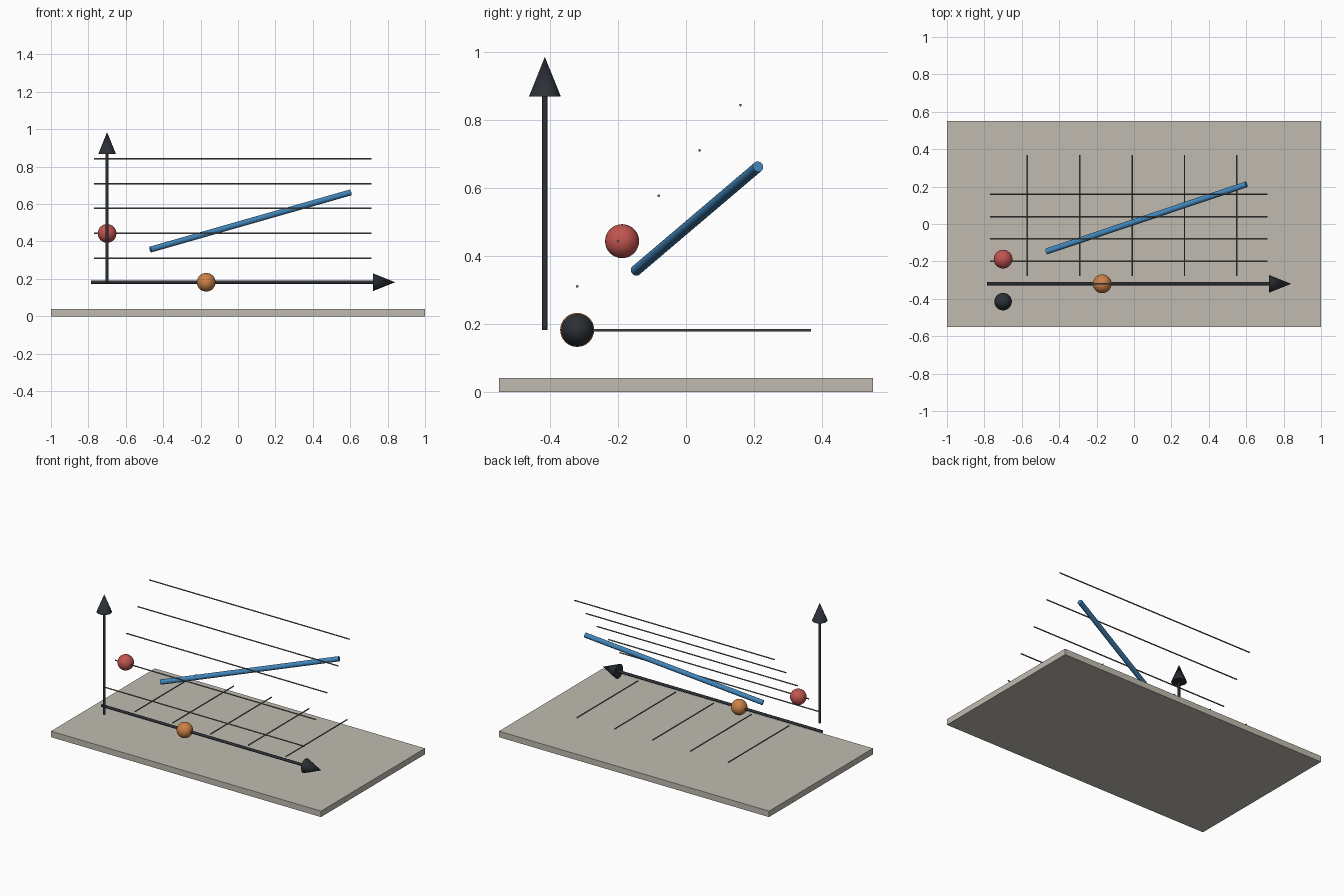
import bpy
from mathutils import Vector

if "Cube" in bpy.data.objects:
    bpy.data.objects.remove(bpy.data.objects["Cube"], do_unlink=True)


def material(name, rgb):
    m = bpy.data.materials.new(name)
    m.diffuse_color = (*rgb, 1)
    m.use_nodes = True
    m.node_tree.nodes["Principled BSDF"].inputs["Base Color"].default_value = (*rgb, 1)
    return m


stone = material("warm grey", (0.53, 0.50, 0.44))
charcoal = material("charcoal", (0.025, 0.03, 0.037))
wire_grey = material("wire grey", (0.17, 0.17, 0.16))
blue = material("blue", (0.055, 0.24, 0.50))
red = material("red", (0.54, 0.09, 0.08))
orange = material("orange", (0.60, 0.22, 0.065))


def finish(name, mat, smooth=True):
    ob = bpy.context.object
    ob.name = name
    ob.data.materials.append(mat)
    if smooth:
        bpy.ops.object.shade_smooth_by_angle()
    return ob


def rod(name, start, end, r1, mat, r2=None, sides=16):
    """Cylinder or cone running from start to end."""
    a, b = Vector(start), Vector(end)
    d = b - a
    bpy.ops.mesh.primitive_cone_add(
        vertices=sides, radius1=r1, radius2=r1 if r2 is None else r2, depth=d.length,
        location=(a + b) / 2, rotation=d.to_track_quat("Z", "Y").to_euler())
    return finish(name, mat)


def ball(name, centre, mat):
    bpy.ops.mesh.primitive_uv_sphere_add(segments=32, ring_count=16, radius=0.05, location=centre)
    return finish(name, mat)


def arrow(name, start, end, shaft_radius):
    """Axis shaft with a cone head."""
    tip = Vector(end)
    neck = tip - (tip - Vector(start)).normalized() * 0.117
    rod(name + "_shaft", start, neck, shaft_radius, charcoal)
    rod(name + "_head", neck, tip, 0.047, charcoal, r2=0, sides=24)


# base slab
bpy.ops.mesh.primitive_cube_add(size=1, location=(0, 0, 0.02))
bpy.context.object.scale = (2, 1.1, 0.04)
bpy.ops.object.transform_apply(location=False, rotation=False)
finish("base_slab", stone, smooth=False)

# axis arrows
arrow("upright_axis", (-0.7, -0.415, 0.182), (-0.7, -0.415, 0.985), 0.008)
arrow("long_axis", (-0.785, -0.32, 0.182), (0.84, -0.32, 0.182), 0.009)

# thin grid wires: a stepped set along x and a flat set along y
for i in range(5):
    y, z = -0.32 + 0.12 * i, 0.31 + 0.1333 * i
    rod(f"step_wire_{i + 1}", (-0.77, y, z), (0.715, y, z), 0.004, wire_grey, sides=8)
    x = -0.57 + 0.28 * i
    rod(f"floor_wire_{i + 1}", (x, -0.277, 0.181), (x, 0.368, 0.181), 0.004, wire_grey, sides=8)

# slanted bar and markers
rod("slanted_bar", (-0.468, -0.147, 0.357), (0.601, 0.212, 0.662), 0.016, blue)
ball("red_marker", (-0.7, -0.188, 0.443), red)
ball("orange_marker", (-0.17, -0.32, 0.182), orange)
